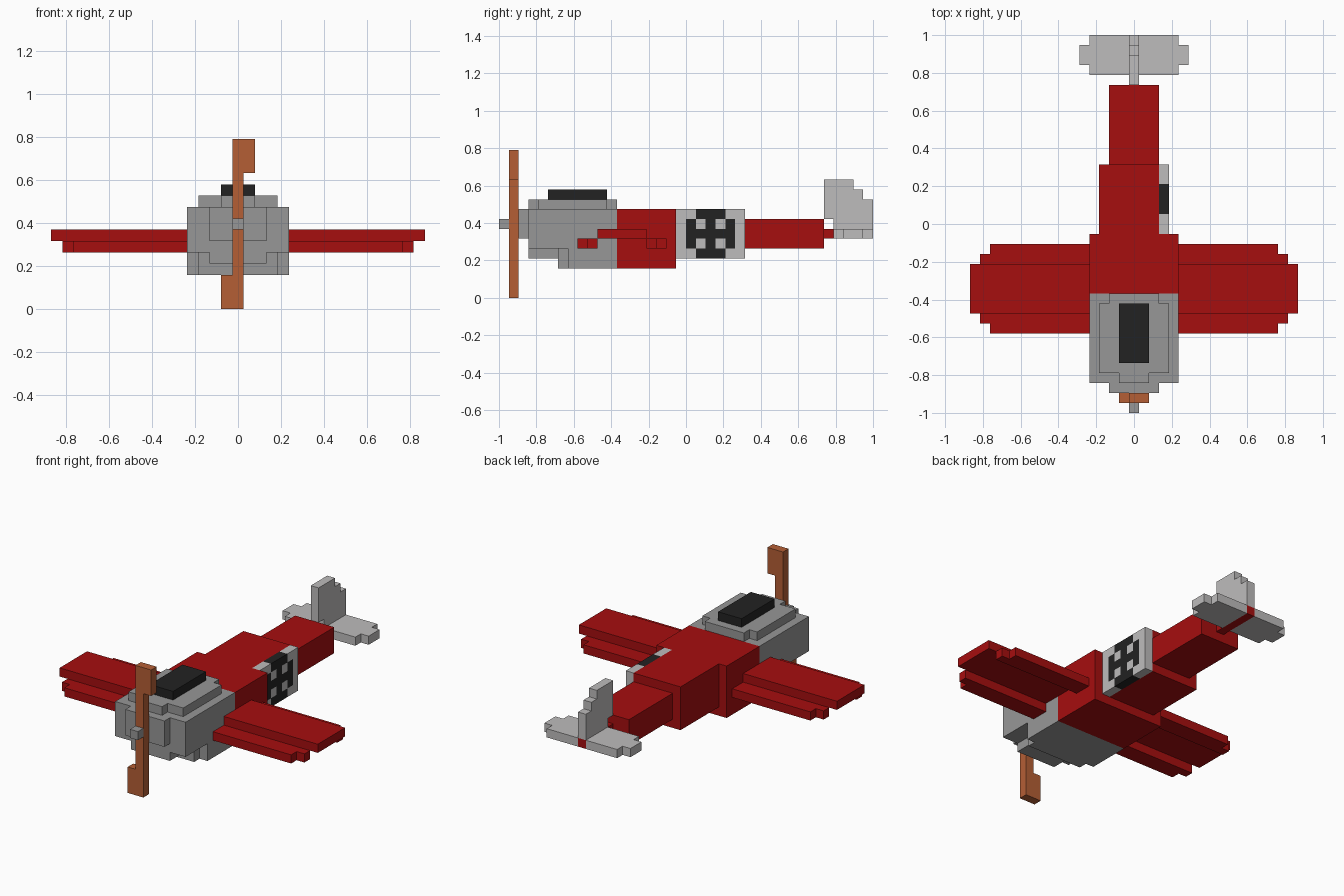
import bpy
import bmesh

if "Cube" in bpy.data.objects:
    bpy.data.objects.remove(bpy.data.objects["Cube"], do_unlink=True)

U = 2 / 38  # one block; y counts from the nose, z from the ground, x from the middle


def material(name, rgb):
    m = bpy.data.materials.new(name)
    m.use_nodes = True
    m.diffuse_color = (*rgb, 1)
    bsdf = m.node_tree.nodes["Principled BSDF"]
    bsdf.inputs["Base Color"].default_value = (*rgb, 1)
    bsdf.inputs["Roughness"].default_value = 0.8
    return m


RED = material("red paint", (0.38, 0.0044, 0.0048))
GREY = material("mid grey", (0.31, 0.31, 0.31))
LIGHT = material("light grey", (0.515, 0.505, 0.505))
BLACK = material("black", (0.016, 0.016, 0.016))
WOOD = material("wood", (0.46, 0.114, 0.036))


def place(x, y, z):
    return (x * U, y * U - 1, z * U)


def finish(name, bm, *mats):
    mesh = bpy.data.meshes.new(name)
    bm.to_mesh(mesh)
    bm.free()
    for m in mats:
        mesh.materials.append(m)
    ob = bpy.data.objects.new(name, mesh)
    bpy.context.collection.objects.link(ob)
    return ob


def prism(name, mat, outline, axis, lo, hi):
    """Extrude a 2D outline along an axis from lo to hi, in blocks."""
    def at(p, d):
        c = list(p)
        c.insert("xyz".index(axis), d)
        return place(*c)
    bm = bmesh.new()
    low = [bm.verts.new(at(p, lo)) for p in outline]
    high = [bm.verts.new(at(p, hi)) for p in outline]
    bm.faces.new(low)
    bm.faces.new(high)
    for i in range(len(low)):
        j = (i + 1) % len(low)
        bm.faces.new((low[i], low[j], high[j], high[i]))
    bmesh.ops.recalc_face_normals(bm, faces=bm.faces)
    return finish(name, bm, mat)


def box(name, mat, x, y, z):
    return prism(name, mat, [(x[0], y[0]), (x[1], y[0]), (x[1], y[1]), (x[0], y[1])], "z", *z)


def mirror(ob):
    ob.modifiers.new("mirror", 'MIRROR').use_axis = (True, False, False)


def both(half):
    """Complete a right-hand outline with its mirror image."""
    return half + [(-x, y) for x, y in reversed(half)]


# Engine cowling: main block, stepped chin and nose plate
box("cowling", GREY, (-4.5, 4.5), (3, 12), (5, 9))
prism("cowling_chin", GREY, both([(2.5, 3), (2.5, 6), (3.5, 6), (3.5, 7), (4.5, 7), (4.5, 12)]), "z", 4, 5)
prism("cowling_belly", GREY, both([(3.5, 6), (3.5, 7), (4.5, 7), (4.5, 12)]), "z", 3, 4)
box("nose_plate", GREY, (-2.5, 2.5), (2, 3), (6, 9))
prism("canopy_deck", GREY, both([(1.5, 3), (1.5, 4), (3.5, 4), (3.5, 11), (2.5, 11), (2.5, 12)]), "z", 9, 10)
box("canopy", BLACK, (-1.5, 1.5), (5, 11), (10, 11))

# Propeller with opposed blade tips, and spinner
prism("propeller", WOOD, [(-1.5, 0), (0.5, 0), (0.5, 12), (1.5, 12), (1.5, 15),
                          (-0.5, 15), (-0.5, 3), (-1.5, 3)], "y", 1, 2)
box("spinner", GREY, (-0.5, 0.5), (0, 1), (7, 8))

# Fuselage, tapering in steps towards the tail
box("middle_fuselage", RED, (-4.5, 4.5), (12, 18), (3, 9))
box("rear_fuselage", RED, (-3.5, 2.5), (18, 25), (4, 9))
box("tail_cone", RED, (-2.5, 2.5), (25, 33), (5, 8))
box("tail_rod", RED, (-0.5, 0.5), (33, 38), (6, 7))

# Wings: raised slab with stepped leading and trailing rails beneath
mirror(box("wing_slab", RED, (4.5, 16.5), (10, 15), (6, 7)))
mirror(prism("leading_rail", RED, [(4.5, 8), (14.5, 8), (14.5, 9), (15.5, 9), (15.5, 10), (4.5, 10)], "z", 5, 6))
mirror(prism("trailing_rail", RED, [(4.5, 15), (15.5, 15), (15.5, 16), (14.5, 16), (14.5, 17), (4.5, 17)], "z", 5, 6))

# Tailplane and fin
mirror(prism("tailplane", LIGHT, [(0.5, 34), (4.5, 34), (4.5, 35), (5.5, 35), (5.5, 37),
                                  (4.5, 37), (4.5, 38), (0.5, 38)], "z", 6, 7))
prism("tail_fin", LIGHT, [(33, 8), (34, 8), (34, 7), (38, 7), (38, 10), (37, 10), (37, 11),
                          (36, 11), (36, 12), (33, 12)], "x", -0.5, 0.5)

# Side panel with a cross, one block thick
ROWS = ["..###..", ".#.#.#.", ".#####.", ".#.#.#.", "..###.."]
bm = bmesh.new()
grid = [[bm.verts.new(place(3.5, 18 + j, 4 + k)) for j in range(8)] for k in range(6)]
for k, row in enumerate(ROWS):
    for j, cell in enumerate(row):
        f = bm.faces.new((grid[k][j], grid[k][j + 1], grid[k + 1][j + 1], grid[k + 1][j]))
        f.material_index = int(cell == "#")
panel = finish("side_panel", bm, LIGHT, BLACK)
solid = panel.modifiers.new("thickness", 'SOLIDIFY')
solid.thickness = U
solid.offset = -1
